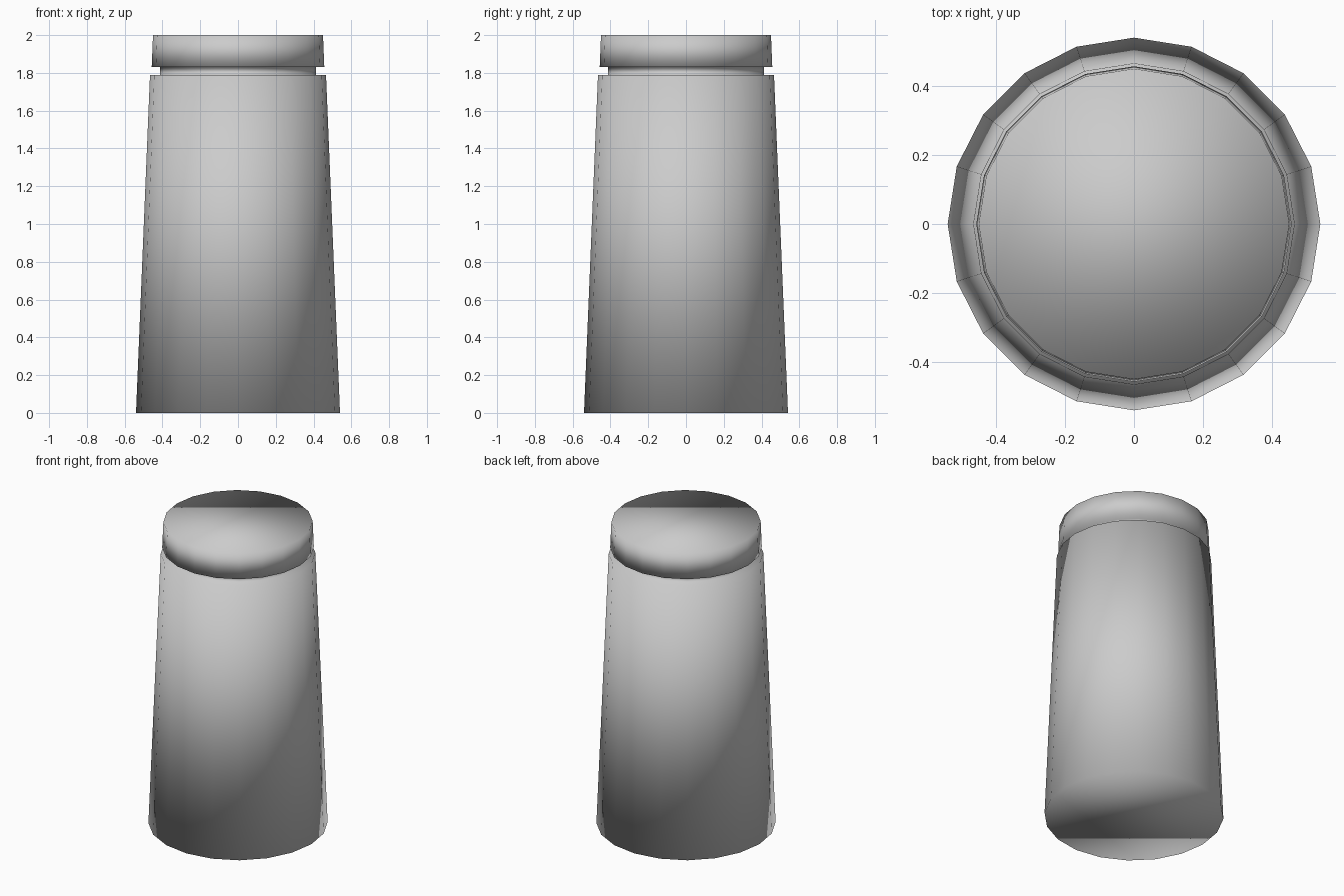
import bpy, bmesh
from math import cos, sin, pi

if "Cube" in bpy.data.objects:
    bpy.data.objects.remove(bpy.data.objects["Cube"])

SIDES = 20


def lathe(name, profile):
    """Revolve (radius, z) points around z and close both ends with flat caps."""
    bm = bmesh.new()
    rings = [[bm.verts.new((r * cos(2 * pi * i / SIDES), r * sin(2 * pi * i / SIDES), z))
              for i in range(SIDES)] for r, z in profile]
    for low, high in zip(rings, rings[1:]):
        for i in range(SIDES):
            j = (i + 1) % SIDES
            bm.faces.new((low[i], low[j], high[j], high[i]))
    bm.faces.new(rings[0][::-1])
    bm.faces.new(rings[-1])
    for face in bm.faces:
        face.smooth = True
    mesh = bpy.data.meshes.new(name)
    bm.to_mesh(mesh)
    bm.free()
    obj = bpy.data.objects.new(name, mesh)
    bpy.context.collection.objects.link(obj)
    return obj


# Tapered body, recessed groove and lid in one continuous smooth skin
lathe("tapered_canister", [
    (0.54, 0.0), (0.466, 1.79),      # body
    (0.412, 1.79), (0.412, 1.83),    # groove
    (0.457, 1.83), (0.45, 2.0),      # lid
])
